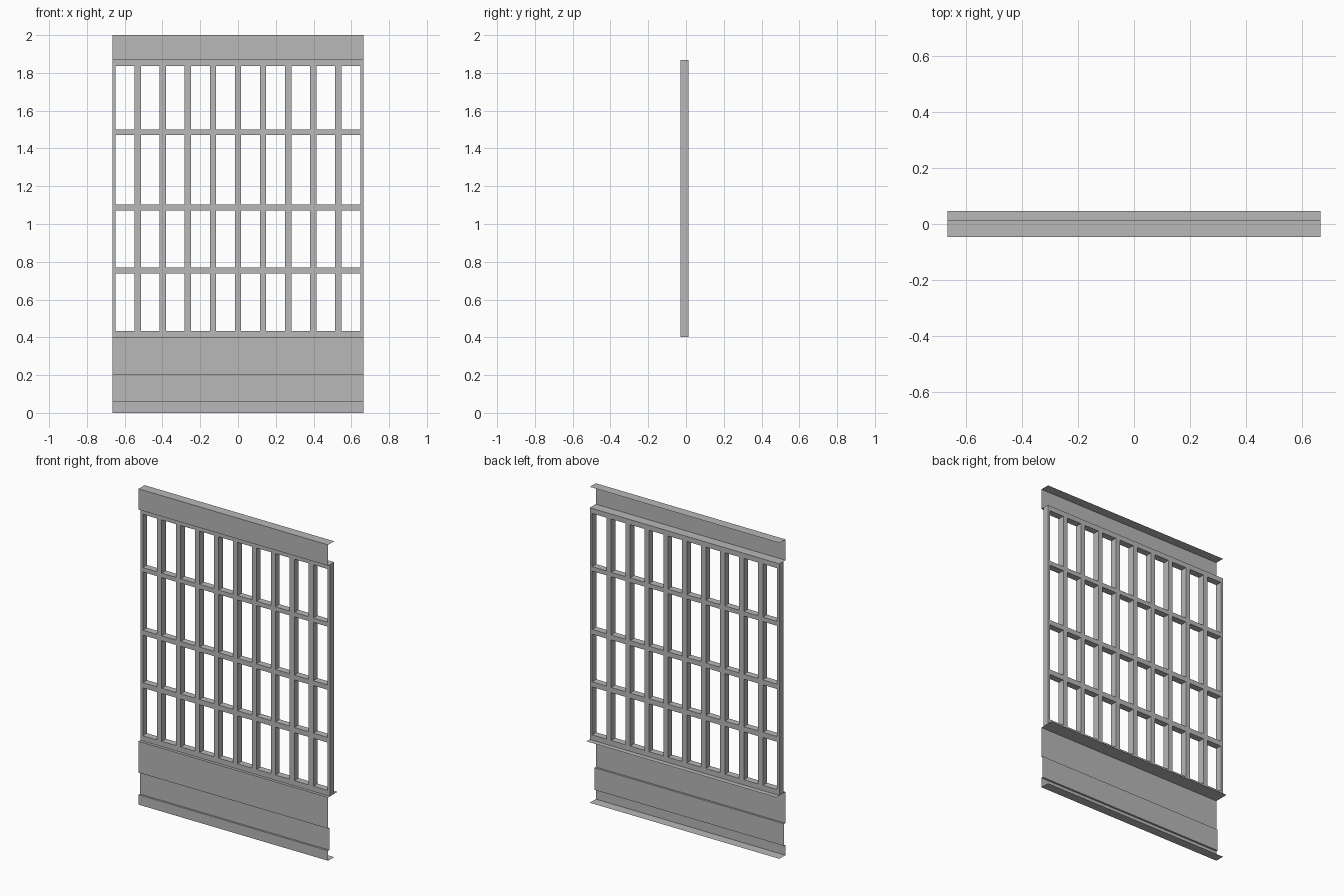
import bpy
import bmesh

cube = bpy.data.objects.get("Cube")
if cube:
    bpy.data.objects.remove(cube, do_unlink=True)

# Single plain grey finish
grey = bpy.data.materials.new("plain_grey")
grey.use_nodes = True
grey.diffuse_color = (0.48, 0.48, 0.48, 1)
grey.node_tree.nodes["Principled BSDF"].inputs["Base Color"].default_value = grey.diffuse_color

HALF = 0.664               # half of the overall width
FRONT, BACK = -0.046, 0.046
BARS_FRONT, BARS_BACK = -0.028, 0.014
SILL, HEAD = 0.401, 1.868  # bottom and top of the grille


def finish(name, bm):
    mesh = bpy.data.meshes.new(name)
    bm.to_mesh(mesh)
    bm.free()
    mesh.materials.append(grey)
    obj = bpy.data.objects.new(name, mesh)
    bpy.context.collection.objects.link(obj)
    return obj


def folded_sheet(name, profile):
    """Extrude an open (y, z) profile across the full width."""
    bm = bmesh.new()
    rows = [[bm.verts.new((x, y, z)) for y, z in profile] for x in (-HALF, HALF)]
    for i in range(len(profile) - 1):
        bm.faces.new((rows[0][i], rows[0][i + 1], rows[1][i + 1], rows[1][i]))
    return finish(name, bm)


# Top fascia: thin channel open to the back
folded_sheet("top_fascia", [
    (BARS_BACK, HEAD), (FRONT, HEAD), (FRONT, 2), (BARS_BACK, 2)])

# Lower panel: folded sheet with a recessed middle band and a deep sill
RECESS = FRONT + 0.012
folded_sheet("lower_panel", [
    (BARS_BACK, 0), (FRONT, 0), (FRONT, 0.063), (RECESS, 0.063),
    (RECESS, 0.203), (FRONT, 0.203), (FRONT, SILL), (BACK, SILL)])

# Grille: a grid of bar strips and window cells; windows are left open
BAYS, BAR = 10, 0.033
pitch = 2 * HALF / BAYS
xs = [-HALF]
for k in range(BAYS):
    left = -HALF + k * pitch
    xs += [left + BAR / 2, left + pitch - BAR / 2]
xs.append(HALF)
zs = [SILL, 0.434, 0.737, 0.77, 1.071, 1.102, 1.471, 1.499, 1.836, HEAD]

bm = bmesh.new()
grid = [[bm.verts.new((x, BARS_FRONT, z)) for z in zs] for x in xs]
for i in range(len(xs) - 1):
    for j in range(len(zs) - 1):
        if i % 2 and j % 2:
            continue  # window opening
        bm.faces.new((grid[i][j], grid[i + 1][j], grid[i + 1][j + 1], grid[i][j + 1]))

# Give the bars their depth
ext = bmesh.ops.extrude_face_region(bm, geom=bm.faces[:], use_keep_orig=True)
moved = [v for v in ext["geom"] if isinstance(v, bmesh.types.BMVert)]
bmesh.ops.translate(bm, verts=moved, vec=(0, BARS_BACK - BARS_FRONT, 0))
bmesh.ops.recalc_face_normals(bm, faces=bm.faces[:])
bmesh.ops.dissolve_limit(bm, angle_limit=0.01, verts=bm.verts[:], edges=bm.edges[:])
finish("window_grille", bm)
